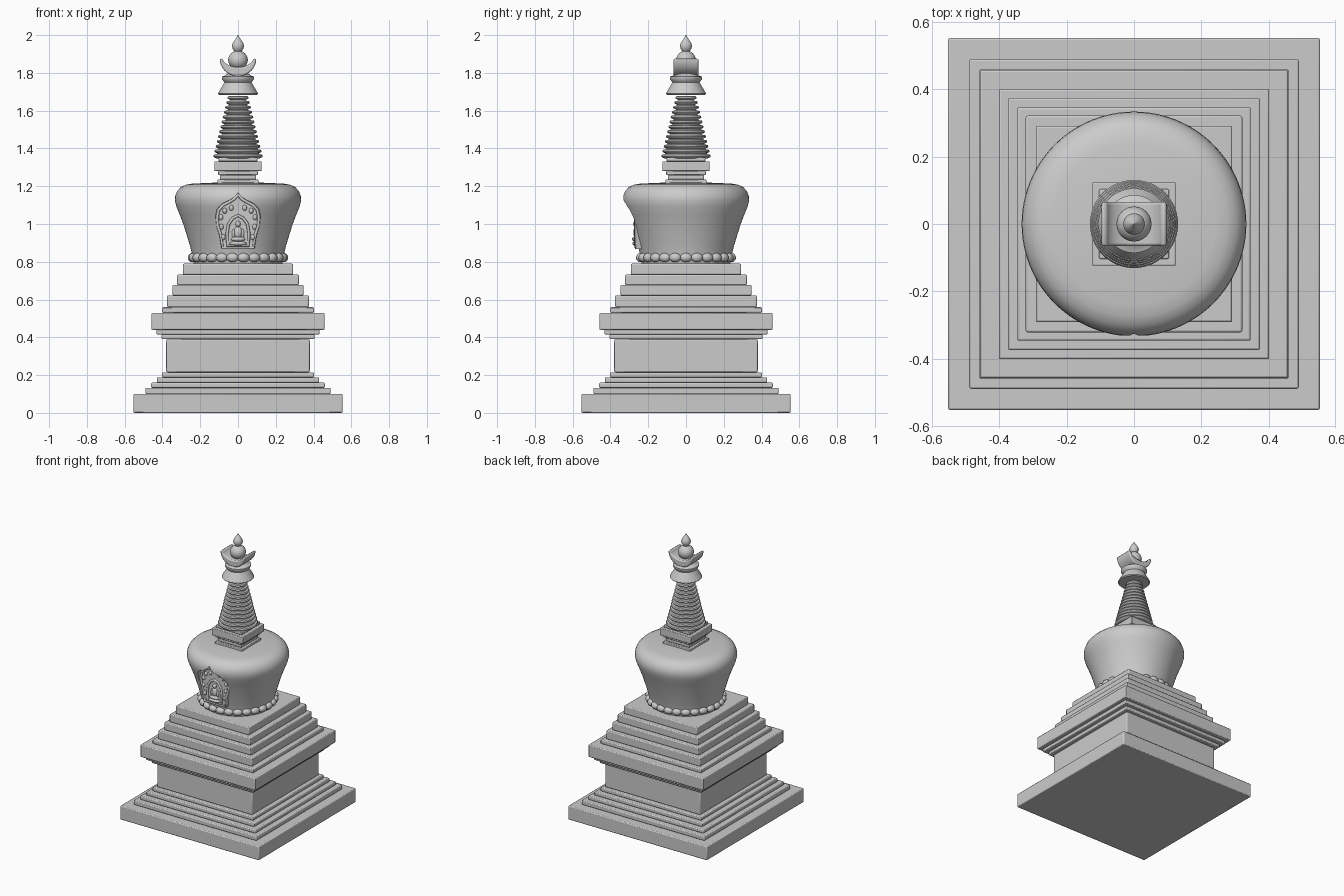
import bpy, bmesh
from math import sin, cos, pi, radians
from mathutils import Matrix, Vector

if "Cube" in bpy.data.objects:
    bpy.data.objects.remove(bpy.data.objects["Cube"], do_unlink=True)

stone = bpy.data.materials.new("grey stone")
stone.use_nodes = True
GREY = (0.6, 0.6, 0.6, 1)
stone.diffuse_color = GREY
stone.node_tree.nodes["Principled BSDF"].inputs["Base Color"].default_value = GREY


def finish(name, bm, bevel=0, smooth=35):
    bmesh.ops.recalc_face_normals(bm, faces=bm.faces)
    mesh = bpy.data.meshes.new(name)
    bm.to_mesh(mesh)
    bm.free()
    mesh.materials.append(stone)
    ob = bpy.data.objects.new(name, mesh)
    bpy.context.collection.objects.link(ob)
    if bevel:
        mod = ob.modifiers.new("Bevel", "BEVEL")
        mod.width, mod.segments = bevel, 2
        mod.limit_method = "ANGLE"
    if smooth:
        shade(ob, smooth)
    return ob


def shade(ob, angle=35):
    bpy.ops.object.select_all(action="DESELECT")
    ob.select_set(True)
    bpy.context.view_layer.objects.active = ob
    bpy.ops.object.shade_smooth_by_angle(angle=radians(angle))


def block(name, half, z0, z1, bevel=0.006):
    bm = bmesh.new()
    size = Matrix.Diagonal((2 * half, 2 * half, z1 - z0, 1))
    bmesh.ops.create_cube(bm, size=1, matrix=Matrix.Translation((0, 0, (z0 + z1) / 2)) @ size)
    return finish(name, bm, bevel)


def lathe(name, profile, steps=64):
    """Closed solid of revolution from (radius, z) points, bottom to top."""
    bm = bmesh.new()
    pts = [Vector((0, 0, profile[0][1]))] + [Vector((r, 0, z)) for r, z in profile]
    pts.append(Vector((0, 0, profile[-1][1])))
    verts = [bm.verts.new(p) for p in pts]
    edges = [bm.edges.new(pair) for pair in zip(verts, verts[1:])]
    bmesh.ops.spin(bm, geom=verts + edges, axis=(0, 0, 1), cent=(0, 0, 0),
                   angle=2 * pi, steps=steps)
    bmesh.ops.remove_doubles(bm, verts=bm.verts, dist=0.0002)
    return finish(name, bm)


def prism(name, outline, y0, y1, bevel=0, smooth=35):
    """Extrude an (x, z) outline along y."""
    bm = bmesh.new()
    face = bm.faces.new([bm.verts.new((x, y0, z)) for x, z in outline])
    new = bmesh.ops.extrude_face_region(bm, geom=[face])["geom"]
    moved = [v for v in new if isinstance(v, bmesh.types.BMVert)]
    bmesh.ops.translate(bm, verts=moved, vec=(0, y1 - y0, 0))
    return finish(name, bm, bevel, smooth)


def balls(name, items, u=20, v=12):
    """Ellipsoids given as (centre, radii, turn about z)."""
    bm = bmesh.new()
    for centre, radii, turn in items:
        m = Matrix.Translation(centre) @ Matrix.Rotation(turn, 4, "Z") @ Matrix.Diagonal((*radii, 1))
        bmesh.ops.create_uvsphere(bm, u_segments=u, v_segments=v, radius=1, matrix=m)
    return finish(name, bm, smooth=80)


def trim(name, outline, y, radius):
    """Rounded moulding that follows an (x, z) outline."""
    cu = bpy.data.curves.new(name, "CURVE")
    cu.dimensions = "3D"
    cu.bevel_depth, cu.bevel_resolution = radius, 2
    sp = cu.splines.new("POLY")
    sp.points.add(len(outline) - 1)
    for p, (x, z) in zip(sp.points, outline):
        p.co = (x, y, z, 1)
    sp.use_cyclic_u = True
    cu.materials.append(stone)
    ob = bpy.data.objects.new(name, cu)
    bpy.context.collection.objects.link(ob)


def mirrored(half):
    """Complete a right half outline that ends on the centre line."""
    return half + [(-x, z) for x, z in reversed(half[:-1])]


# Square plinth, shaft, cornice and upper steps: (half width, top height)
tiers = {
    "base_slab": (.553, .10), "base_step_1": (.49, .133), "base_step_2": (.46, .16),
    "base_step_3": (.43, .188), "base_step_4": (.402, .215), "shaft": (.38, .39),
    "cornice_lower": (.405, .415), "cornice_middle": (.432, .44), "cornice": (.458, .53),
    "upper_step_1": (.402, .56), "upper_step_2": (.375, .622), "upper_step_3": (.347, .677),
    "upper_step_4": (.322, .732), "upper_step_5": (.292, .79),
}
z = 0
for name, (half, top) in tiers.items():
    block(name, half, z, top)
    z = top

# Ring of beads under the dome
count = 26
balls("bead_ring", [((.243 * cos(a), .243 * sin(a), .822), (.023, .032, .024), a)
                    for a in (2 * pi * i / count for i in range(count))])

# Vase-shaped dome with a pointed niche cut into the front
dome = lathe("dome", [(.235, .785), (.243, .84), (.256, .89), (.271, .94), (.29, 1.0),
                      (.309, 1.05), (.327, 1.095), (.334, 1.125), (.332, 1.15), (.322, 1.175),
                      (.302, 1.196), (.275, 1.208), (.24, 1.214), (.1, 1.22)], 96)
arch = mirrored([(.088, .868), (.098, .94), (.114, .99), (.119, 1.04), (.11, 1.08),
                 (.085, 1.107), (.05, 1.124), (.02, 1.142), (0, 1.165)])
cutter = prism("niche_cutter", arch, -.5, -.262, smooth=0)
mod = dome.modifiers.new("Niche", "BOOLEAN")
mod.operation, mod.solver, mod.object = "DIFFERENCE", "EXACT", cutter
bpy.context.view_layer.objects.active = dome
bpy.ops.object.modifier_apply(modifier=mod.name)
bpy.data.objects.remove(cutter, do_unlink=True)
shade(dome)

# Niche panel, mouldings, scrolls and seated figure
prism("niche_panel", arch, -.264, -.2)
trim("niche_border", [(x * .93, .87 + (z - .865) * .95) for x, z in arch], -.264, .008)
inner = mirrored([(.055, .885), (.058, .95), (.05, 1.0), (.028, 1.03), (0, 1.045)])
trim("inner_border", inner, -.266, .008)
scrolls = [(.078, .93), (.088, .985), (.09, 1.035), (.07, 1.07), (.035, 1.085)]
balls("niche_scrolls", [((s * x, -.264, z), (.012, .012, .015), 0)
                        for x, z in scrolls for s in (-1, 1)], 12, 8)
balls("seated_figure", [
    ((0, -.266, .897), (.046, .018, .012), 0), ((0, -.268, .92), (.038, .018, .013), 0),
    ((0, -.264, .955), (.022, .015, .032), 0), ((0, -.266, 1.0), (.014, .014, .017), 0),
    ((.024, -.264, .948), (.009, .011, .026), 0), ((-.024, -.264, .948), (.009, .011, .026), 0)], 16, 10)

# Square neck below the spire
neck = [(.108, 1.235), (.095, 1.26), (.106, 1.28), (.124, 1.332), (.104, 1.352)]
z = 1.212
for i, (half, top) in enumerate(neck):
    block(f"neck_block_{i + 1}", half, z, top, .004)
    z = top

# Thirteen tapering rings
rings = 13
pitch = .335 / rings
profile = []
for i in range(rings):
    r = .131 - .075 * i / (rings - 1)
    z = 1.348 + i * pitch
    profile += [(r - .016, z), (r - .003, z + .006), (r, z + .011),
                (r - .004, z + .019), (r - .018, z + .021)]
lathe("ringed_spire", profile, 48)

# Flared canopy with a rim
lathe("canopy", [(.05, 1.682), (.1, 1.684), (.106, 1.69), (.098, 1.705), (.08, 1.735),
                 (.072, 1.75), (.078, 1.757), (.086, 1.77), (.086, 1.78), (.07, 1.785), (.05, 1.8)], 48)

# Crescent, orb and flame tip
outer = [(.097 * sin(t), 1.875 - .093 * cos(t)) for t in (radians(-90 + 10 * i) for i in range(19))]
hollow = [(.083 * sin(t), 1.885 - .055 * cos(t)) for t in (radians(80 - 10 * i) for i in range(17))]
prism("crescent", outer + hollow, -.066, .066, .008)
balls("orb", [((0, 0, 1.868), (.052, .052, .05), 0)], 32, 20)
lathe("flame_tip", [(.022, 1.905), (.02, 1.915), (.028, 1.928), (.032, 1.942), (.028, 1.957),
                    (.018, 1.973), (.008, 1.987), (.001, 2.0)], 32)
